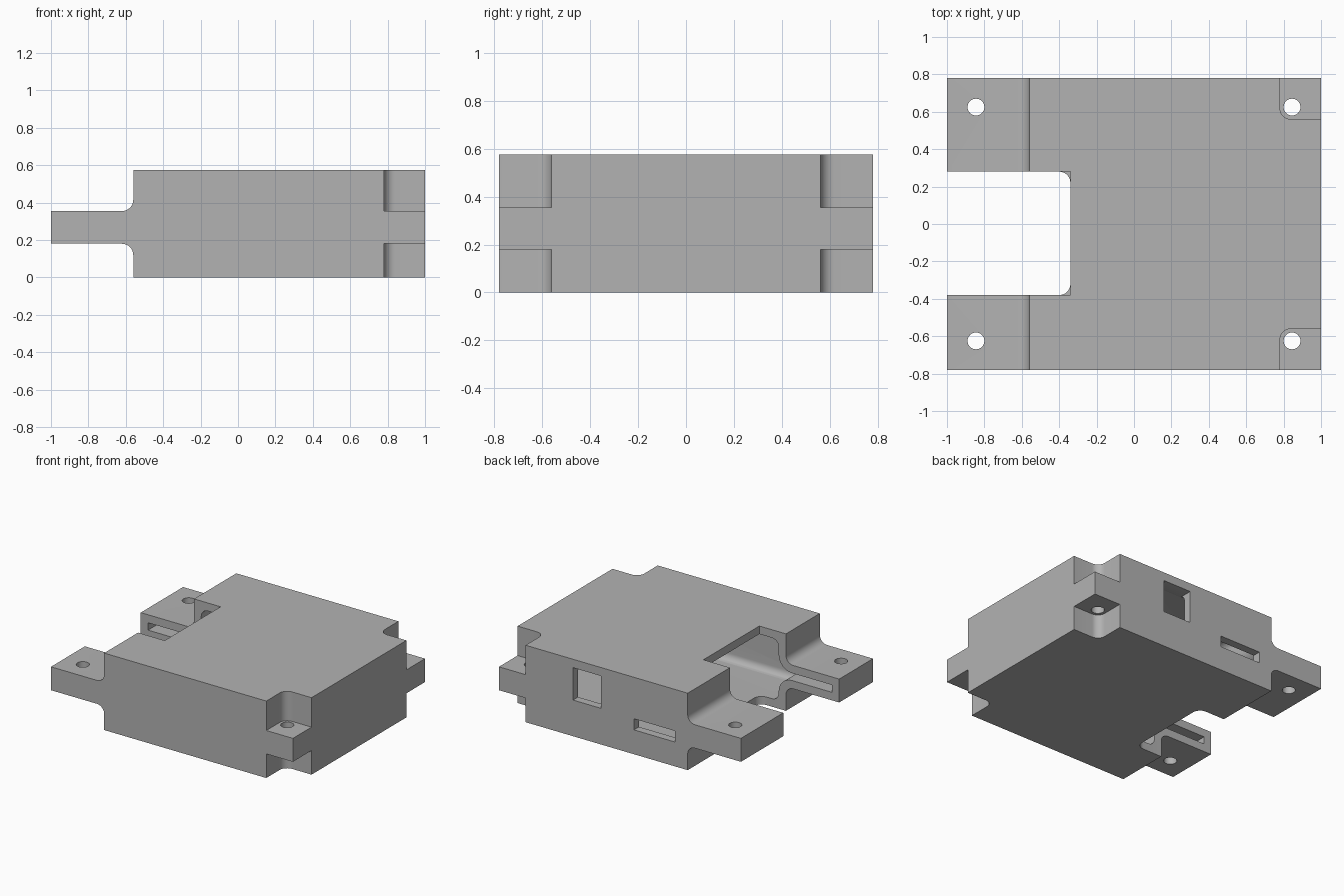
import bpy
import bmesh
import math
from mathutils import Vector

cube = bpy.data.objects.get("Cube")
if cube:
    bpy.data.objects.remove(cube, do_unlink=True)

WALL = 0.06
LENGTH, HALF_WIDTH, HEIGHT = 1.0, 0.78, 0.575
TAB_LOW, TAB_HIGH = 0.18, 0.355
STEP_X = -0.56

grey = bpy.data.materials.new("light_grey")
grey.use_nodes = True
COLOUR = (0.45, 0.45, 0.45, 1)
grey.diffuse_color = COLOUR
grey.node_tree.nodes["Principled BSDF"].inputs["Base Color"].default_value = COLOUR


def rounded(corners, steps=8):
    """Turn (a, b[, radius]) corners into an outline with true arcs."""
    outline = []
    for i, c in enumerate(corners):
        p = Vector(c[:2])
        if len(c) == 2:
            outline.append(p)
            continue
        u = (Vector(corners[i - 1][:2]) - p).normalized()
        v = (Vector(corners[(i + 1) % len(corners)][:2]) - p).normalized()
        half = u.angle(v) / 2
        centre = p + (u + v).normalized() * c[2] / math.sin(half)
        start = p + u * c[2] / math.tan(half) - centre
        end = p + v * c[2] / math.tan(half) - centre
        for k in range(steps + 1):
            mix = start.lerp(end, k / steps)
            # even angular steps for a quarter turn
            t = k / steps * (math.pi / 2)
            mix = start * math.cos(t) + end * math.sin(t)
            outline.append(centre + mix)
    return outline


def prism(name, corners, axis, low, high):
    """Extrude an outline along an axis between two levels."""
    place = {
        "x": lambda p, d: (d, p.x, p.y),
        "y": lambda p, d: (p.x, d, p.y),
        "z": lambda p, d: (p.x, p.y, d),
    }[axis]
    bm = bmesh.new()
    face = bm.faces.new([bm.verts.new(place(p, low)) for p in rounded(corners)])
    ext = bmesh.ops.extrude_face_region(bm, geom=[face])
    shift = Vector(place(Vector((0, 0)), high - low))
    bmesh.ops.translate(bm, vec=shift, verts=[g for g in ext["geom"] if isinstance(g, bmesh.types.BMVert)])
    bmesh.ops.recalc_face_normals(bm, faces=bm.faces)
    mesh = bpy.data.meshes.new(name)
    bm.to_mesh(mesh)
    bm.free()
    mesh.materials.append(grey)
    obj = bpy.data.objects.new(name, mesh)
    bpy.context.collection.objects.link(obj)
    return obj


def box(name, x, y, z):
    return prism(name, [(x[0], y[0]), (x[1], y[0]), (x[1], y[1]), (x[0], y[1])], "z", *z)


def cylinder(name, x, y, radius, z, sides=32):
    turn = 2 * math.pi / sides
    ring = [(x + radius * math.cos(i * turn), y + radius * math.sin(i * turn)) for i in range(sides)]
    return prism(name, ring, "z", *z)


def combine(target, tool, operation="DIFFERENCE"):
    """Apply a boolean and discard the tool."""
    mod = target.modifiers.new("cut", "BOOLEAN")
    mod.operation, mod.object, mod.solver = operation, tool, "EXACT"
    bpy.ops.object.select_all(action="DESELECT")
    bpy.context.view_layer.objects.active = target
    target.select_set(True)
    bpy.ops.object.modifier_apply(modifier=mod.name)
    bpy.data.objects.remove(tool, do_unlink=True)


def corner_block(name, x, y, radius, side, z):
    outline = [(x, y * side, radius), (1.2, y * side), (1.2, side), (x, side)]
    return prism(name, outline, "z", *z)


# Outer body with filleted mounting tabs
housing = prism("housing", [
    (-LENGTH, TAB_LOW), (STEP_X, TAB_LOW, WALL), (STEP_X, 0), (LENGTH, 0),
    (LENGTH, HEIGHT), (STEP_X, HEIGHT), (STEP_X, TAB_HIGH, WALL), (-LENGTH, TAB_HIGH),
], "y", -HALF_WIDTH, HALF_WIDTH)

# Inner cavity, a wall thickness inside the body
left, right = STEP_X + WALL, LENGTH - WALL
floor, ceiling = WALL, HEIGHT - WALL
slot_low, slot_high = TAB_LOW + WALL, TAB_HIGH - WALL
R = 0.055
cavity = prism("cavity", [
    (-right, slot_low), (left, slot_low, 2 * R), (left, floor, R), (right, floor, R),
    (right, ceiling, R), (left, ceiling, R), (left, slot_high, 2 * R), (-right, slot_high),
], "y", -HALF_WIDTH, HALF_WIDTH)
inner = HALF_WIDTH - WALL
combine(cavity, prism("cavity_ends", [
    (-inner, floor - 0.001, R), (inner, floor - 0.001, R),
    (inner, ceiling + 0.001, R), (-inner, ceiling + 0.001, R),
], "x", -1.2, 1.2), "INTERSECT")

# Corner recesses, screw bosses and screw holes
for side in (-1, 1):
    for low, high in ((-0.1, TAB_LOW), (TAB_HIGH, 0.7)):
        combine(housing, corner_block("recess", 0.78, 0.56, WALL, side, (low, high)))
    for low, high in ((-0.1, slot_low), (slot_high, 0.7)):
        combine(cavity, corner_block("recess_wall", 0.72, 0.5, 2 * WALL, side, (low, high)))
    for x in (-0.845, 0.845):
        combine(cavity, cylinder("boss", x, 0.625 * side, 0.1, (0.1, 0.45)))
        combine(housing, cylinder("screw_hole", x, 0.625 * side, 0.045, (-0.1, 0.7)))

# Side notch: square through the top, rounded through the floor
combine(housing, cavity)
back, near, far = -0.34, -0.38, 0.28
combine(housing, box("notch_top", (-1.2, back), (near, far), (0.27, 0.7)))
combine(housing, prism("notch_floor", [
    (-1.2, near), (back, near, WALL), (back, far, WALL), (-1.2, far),
], "z", -0.1, 0.272))

# Openings in the back wall
combine(housing, box("window", (0.157, 0.388), (0.65, 0.9), (0.27, 0.512)))
combine(housing, box("slot", (-0.455, -0.116), (0.65, 0.9), (0.182, 0.265)))

bpy.ops.object.select_all(action="DESELECT")
housing.select_set(True)
bpy.context.view_layer.objects.active = housing
bpy.ops.object.shade_smooth_by_angle(angle=math.radians(30))
